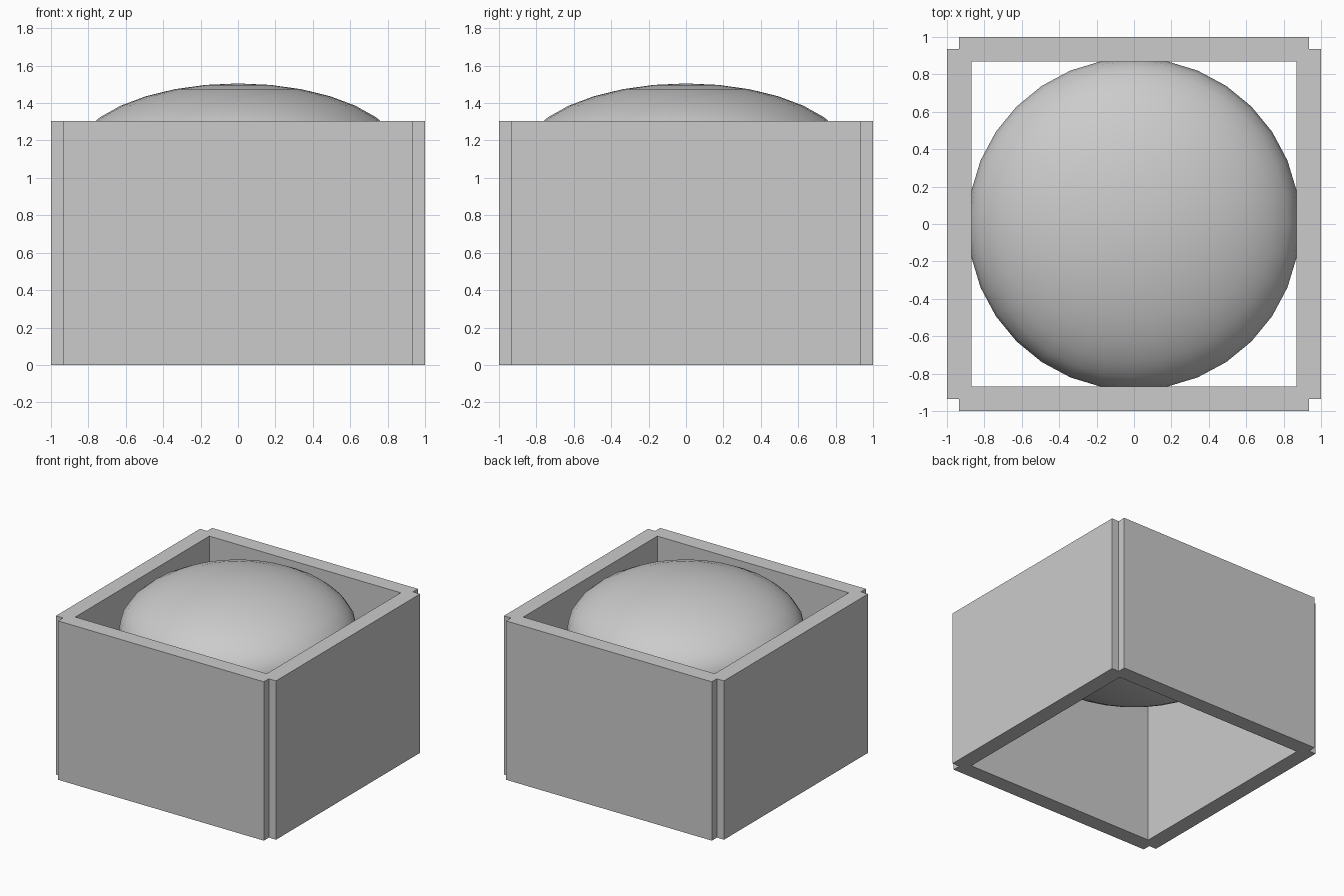
import bpy
import math

if "Cube" in bpy.data.objects:
    bpy.data.objects.remove(bpy.data.objects["Cube"])

HEIGHT = 1.305
THICK = 0.13
LENGTH = 1.87

# Four wall panels, meeting at notched corners
sides = ["right", "back", "left", "front"]
for i, side in enumerate(sides):
    a = i * math.pi / 2
    r = 1 - THICK / 2
    bpy.ops.mesh.primitive_cube_add(
        size=1, location=(r * math.cos(a), r * math.sin(a), HEIGHT / 2),
        rotation=(0, 0, a))
    wall = bpy.context.object
    wall.name = side + "_wall"
    wall.scale = (THICK, LENGTH, HEIGHT)

# Flattened ball cushion held between the walls
bpy.ops.mesh.primitive_uv_sphere_add(
    segments=32, ring_count=16, radius=1, location=(0, 0, 1.098))
cushion = bpy.context.object
cushion.name = "cushion"
cushion.scale = (0.888, 0.888, 0.407)
bpy.ops.object.shade_smooth()
